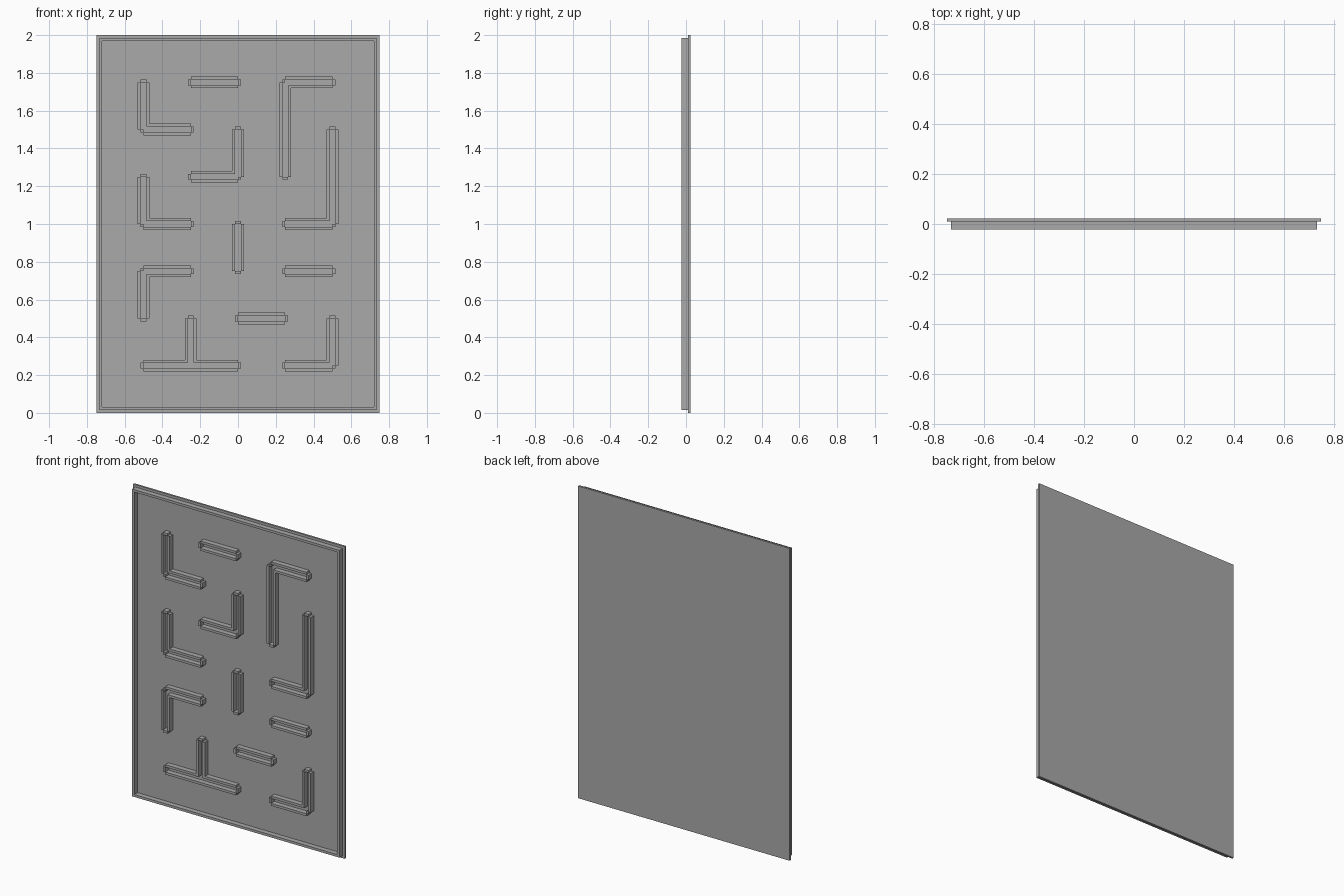
import bpy
import bmesh

if "Cube" in bpy.data.objects:
    bpy.data.objects.remove(bpy.data.objects["Cube"], do_unlink=True)

U = 1 / 64            # lip thickness, also half of a slot's width
CELL = 16             # maze cell, in lip thicknesses
FRONT, FACE, BACK = -0.0225, 0.01, 0.0225

grey = bpy.data.materials.new("plain grey")
grey.use_nodes = True
colour = (0.4, 0.4, 0.4, 1)
grey.diffuse_color = colour
grey.node_tree.nodes["Principled BSDF"].inputs["Base Color"].default_value = colour


def finish(name, bm):
    bmesh.ops.recalc_face_normals(bm, faces=bm.faces)
    mesh = bpy.data.meshes.new(name)
    bm.to_mesh(mesh)
    bm.free()
    mesh.materials.append(grey)
    bpy.context.collection.objects.link(bpy.data.objects.new(name, mesh))


def rect(x0, z0, x1, z1):
    """All grid squares inside a rectangle."""
    return {(x, z) for x in range(x0, x1) for z in range(z0, z1)}


def raise_squares(name, squares, y0, y1):
    """Extrude a plan made of grid squares into one clean solid."""
    bm = bmesh.new()
    corners = {}

    def vert(x, z):
        if (x, z) not in corners:
            corners[x, z] = bm.verts.new((x * U, y1, z * U))
        return corners[x, z]

    for x, z in sorted(squares):
        bm.faces.new([vert(x, z), vert(x + 1, z), vert(x + 1, z + 1), vert(x, z + 1)])
    new = bmesh.ops.extrude_face_region(bm, geom=bm.faces[:])["geom"]
    for v in new:
        if isinstance(v, bmesh.types.BMVert):
            v.co.y = y0
    bmesh.ops.recalc_face_normals(bm, faces=bm.faces)
    bmesh.ops.dissolve_limit(bm, angle_limit=0.01, verts=bm.verts, edges=bm.edges)
    finish(name, bm)


def slot_lips(path):
    """Lips along both sides and the ends of slots that follow a path."""
    solid, slots = set(), set()
    for a, b in zip(path, path[1:]):
        (xa, za), (xb, zb) = sorted((a, b))
        x0, z0, x1, z1 = (n * CELL for n in (xa, min(za, zb), xb, max(za, zb)))
        dx, dz = (0, 1) if z0 == z1 else (1, 0)
        slots |= rect(x0 - dx, z0 - dz, x1 + dx, z1 + dz)
        solid |= rect(x0 - 2 * dx, z0 - 2 * dz, x1 + 2 * dx, z1 + 2 * dz)
        solid |= rect(x0 - 1, z0 - 1, x1 + 1, z1 + 1)
    return solid - slots


# Back plate
plate = bmesh.new()
bmesh.ops.create_cube(plate, size=1)
for v in plate.verts:
    v.co = (v.co.x * 1.5, BACK if v.co.y > 0 else FACE, v.co.z * 2 + 1)
finish("back_plate", plate)

# Rim set in from the plate edge
raise_squares("rim", rect(-47, 1, 47, 127) - rect(-46, 2, 46, 126), FRONT, FACE)

# Slotted wall holders, as paths over maze cells
paths = [
    [(-2, 7), (-2, 6), (-1, 6)],
    [(-1, 7), (0, 7)],
    [(2, 7), (1, 7), (1, 5)],
    [(0, 6), (0, 5), (-1, 5)],
    [(2, 6), (2, 4), (1, 4)],
    [(-2, 5), (-2, 4), (-1, 4)],
    [(0, 4), (0, 3)],
    [(1, 3), (2, 3)],
    [(-1, 3), (-2, 3), (-2, 2)],
    [(0, 2), (1, 2)],
    [(-2, 1), (0, 1), (-1, 1), (-1, 2)],
    [(1, 1), (2, 1), (2, 2)],
]
for i, path in enumerate(paths, 1):
    raise_squares(f"wall_holder_{i}", slot_lips(path), FRONT, FACE)
